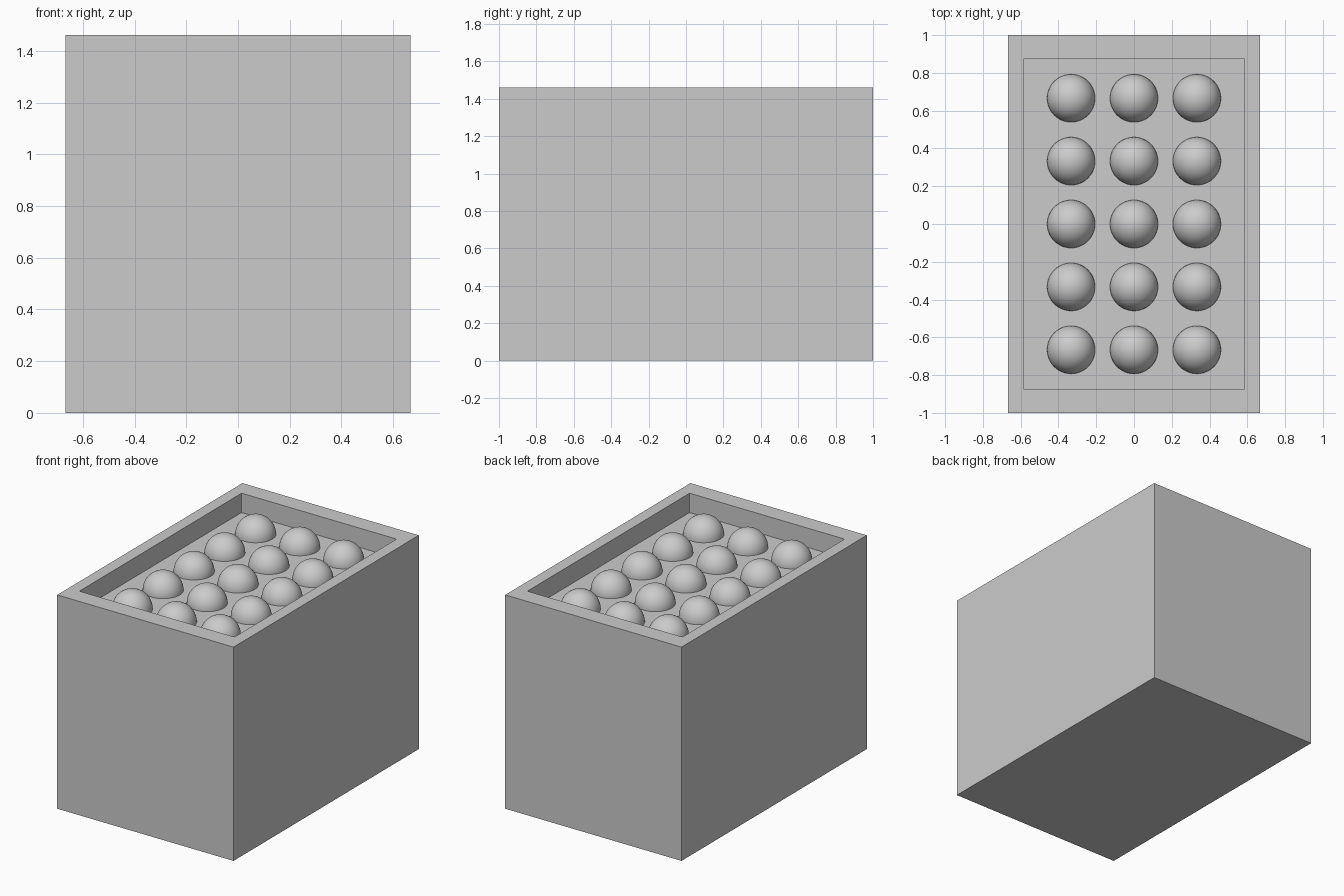
import bpy, bmesh

if "Cube" in bpy.data.objects:
    bpy.data.objects.remove(bpy.data.objects["Cube"])

W, D, H = 1.333, 2.0, 1.461        # outer case
IW, ID = 1.172, 1.752              # recess opening
FLOOR = 1.329                      # recess floor height
R, STEP = 0.127, 0.333             # domes


def make_object(name, bm):
    mesh = bpy.data.meshes.new(name)
    bm.to_mesh(mesh)
    bm.free()
    obj = bpy.data.objects.new(name, mesh)
    bpy.context.collection.objects.link(obj)
    return obj


# Case: block whose top face is inset to a rim and pushed down into a recess
bm = bmesh.new()
bmesh.ops.create_cube(bm, size=1)
for v in bm.verts:
    v.co.x *= W
    v.co.y *= D
    v.co.z = (v.co.z + 0.5) * H
top = max(bm.faces, key=lambda f: f.calc_center_median().z)
bmesh.ops.inset_region(bm, faces=[top], thickness=0.08)
for v in top.verts:
    v.co.x = IW / 2 if v.co.x > 0 else -IW / 2
    v.co.y = ID / 2 if v.co.y > 0 else -ID / 2
floor = bmesh.ops.extrude_face_region(bm, geom=[top])
for v in floor["geom"]:
    if isinstance(v, bmesh.types.BMVert):
        v.co.z = FLOOR
if top.is_valid:
    bmesh.ops.delete(bm, geom=[top], context='FACES_ONLY')
# Slightly rounded recess corners
corners = [e for e in bm.edges
           if abs(e.verts[0].co.z - e.verts[1].co.z) > 0.05
           and abs(e.verts[0].co.x) < W / 2 - 0.01]
bmesh.ops.bevel(bm, geom=corners, offset=0.008, segments=2, profile=0.5,
                affect='EDGES')
bmesh.ops.recalc_face_normals(bm, faces=bm.faces)
make_object("case", bm)

# Domes: 3 x 5 grid of balls half sunk into the recess floor
bm = bmesh.new()
bmesh.ops.create_uvsphere(bm, u_segments=48, v_segments=24, radius=R)
for f in bm.faces:
    f.smooth = True
first = make_object("dome", bm)
ball = first.data
for i in range(3):
    for j in range(5):
        obj = first if i == j == 0 else bpy.data.objects.new(f"dome_{i}_{j}", ball)
        if obj is not first:
            bpy.context.collection.objects.link(obj)
        obj.location = ((i - 1) * STEP, (j - 2) * STEP, FLOOR)
